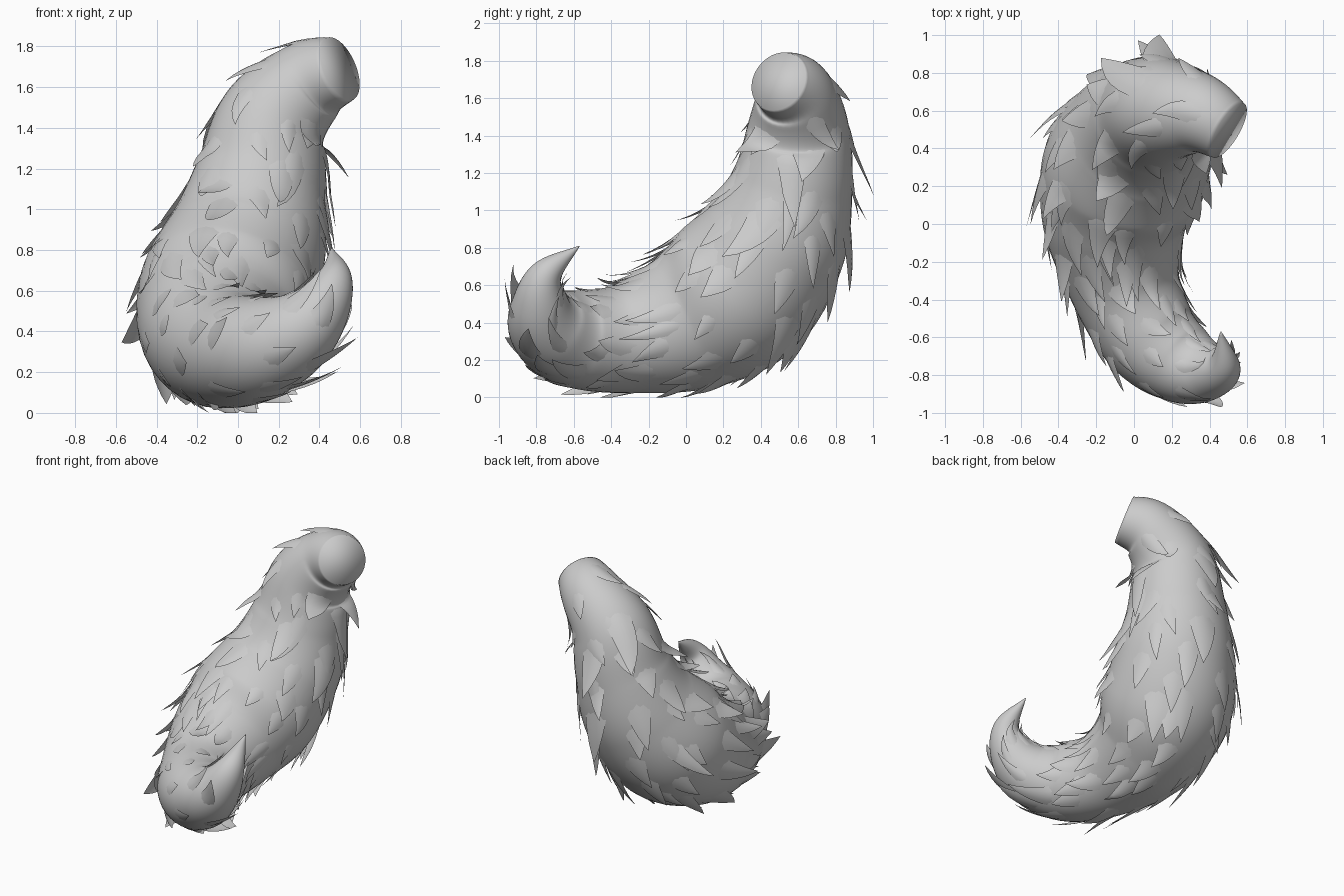
import bpy, math, random
from mathutils import Vector

if "Cube" in bpy.data.objects:
    bpy.data.objects.remove(bpy.data.objects["Cube"])

random.seed(11)

# Spine of the tail: x, y, z, radius (cut end first, curled tip last)
SPINE = [
    (0.50, 0.495, 1.69, 0.165),
    (0.35, 0.58, 1.62, 0.213),
    (0.175, 0.60, 1.43, 0.275),
    (0.11, 0.57, 1.15, 0.325),
    (0.045, 0.475, 0.85, 0.395),
    (-0.05, 0.28, 0.58, 0.44),
    (-0.10, 0.01, 0.41, 0.385),
    (-0.045, -0.33, 0.315, 0.295),
    (0.09, -0.60, 0.315, 0.26),
    (0.26, -0.74, 0.38, 0.215),
    (0.395, -0.78, 0.50, 0.155),
    (0.475, -0.745, 0.66, 0.088),
    (0.46, -0.57, 0.81, 0.002),
]
RINGS, SIDES = 160, 40


def spline(points, steps=24):
    """Catmull-Rom through the 4D spine points."""
    p = [Vector(q) for q in points]
    p = [p[0] * 2 - p[1]] + p + [p[-1] * 2 - p[-2]]
    out = []
    for i in range(1, len(p) - 2):
        a, b, c, d = p[i - 1:i + 3]
        for k in range(steps):
            t = k / steps
            out.append(0.5 * (2 * b + (c - a) * t + (2 * a - 5 * b + 4 * c - d) * t * t
                              + (3 * b - a - 3 * c + d) * t ** 3))
    return out + [p[-2]]


# Resample evenly along the length
raw = spline(SPINE)
dist = [0.0]
for a, b in zip(raw, raw[1:]):
    dist.append(dist[-1] + (b.xyz - a.xyz).length)
LENGTH = dist[-1]
line, j = [], 0
for i in range(RINGS + 1):
    s = LENGTH * i / RINGS
    while j < len(dist) - 2 and dist[j + 1] < s:
        j += 1
    line.append(raw[j].lerp(raw[j + 1], (s - dist[j]) / (dist[j + 1] - dist[j])))

# Twist-free frames along the spine
frames, side = [], Vector((0, 0, 1))
for i in range(RINGS + 1):
    tan = (line[min(i + 1, RINGS)].xyz - line[max(i - 1, 0)].xyz).normalized()
    side = (side - tan * side.dot(tan)).normalized()
    frames.append((side.copy(), tan.cross(side)))


def surface(s, angle, lift=0.0):
    """Point on the tail at length s and angle, raised by lift."""
    f = max(0, min(RINGS - 0.001, s / LENGTH * RINGS))
    i = int(f)
    out = []
    for k in (i, i + 1):
        u, v = frames[k]
        r = max(line[k].w, 0.001) + lift
        out.append(line[k].xyz + (u * math.cos(angle) + v * math.sin(angle)) * r)
    return out[0].lerp(out[1], f - i)


def radius(s):
    return line[min(RINGS, int(s / LENGTH * RINGS))].w


def make(name, verts, faces, sharp):
    me = bpy.data.meshes.new(name)
    me.from_pydata(verts, [], faces)
    ob = bpy.data.objects.new(name, me)
    bpy.context.collection.objects.link(ob)
    bpy.ops.object.select_all(action='DESELECT')
    ob.select_set(True)
    bpy.context.view_layer.objects.active = ob
    bpy.ops.object.shade_smooth_by_angle(angle=math.radians(sharp))
    return ob


# Tail body with flat cut end
verts, faces = [], []
for i in range(RINGS + 1):
    for k in range(SIDES):
        verts.append(surface(LENGTH * i / RINGS, 2 * math.pi * k / SIDES))
for i in range(RINGS):
    for k in range(SIDES):
        n = (k + 1) % SIDES
        a, b = i * SIDES, (i + 1) * SIDES
        faces.append((a + k, a + n, b + n, b + k))
faces.append(tuple(reversed(range(SIDES))))
faces.append(tuple(RINGS * SIDES + k for k in range(SIDES)))
make("tail_body", verts, faces, 120)

# Fur tufts: curved leaf shapes that grow out of the body towards the tip
verts, faces = [], []
ROWS = 8


def tuft(s, angle, length, width, lift, sway):
    base = len(verts)
    r = max(radius(s), 0.08)
    for i in range(ROWS + 1):
        t = i / ROWS
        w = width * (1 - t ** 1.6)
        h = -0.012 + 0.03 * t + lift * t * t
        for c in (-1, -0.5, 0, 0.5, 1):
            p = surface(s + length * t, angle + (sway * t * t + c * w / 2) / r,
                        h - 0.014 * c * c * (1 - t))
            p.z = max(p.z, 0.0)
            verts.append(p)
    for i in range(ROWS):
        for c in range(4):
            a = base + i * 5 + c
            faces.append((a, a + 1, a + 6, a + 5))


s, n = 0.02, 0
while s < LENGTH * 0.86:
    r = radius(s)
    angle = n * 2.39996 + random.uniform(-0.3, 0.3)
    # Inner bends are shorter than the spine: fewer tufts, stretched back to length
    ratio = (surface(s + 0.15, angle) - surface(s, angle)).length / 0.15
    ratio = max(0.5, min(1.5, ratio))
    size = 0.6 + 0.4 * min(1, r / 0.33)
    if random.random() < ratio + 0.1:
        length = random.uniform(0.27, 0.44) * size / ratio
        tuft(s, angle, min(length, LENGTH * 0.96 - s),
             random.uniform(0.13, 0.23) * size,
             random.choice((0.01, 0.03, 0.05, 0.08)) * size * min(1, ratio),
             random.uniform(-0.08, 0.08))
    s += 0.0062 / r
    n += 1

# Longest tufts at the back of the neck and under the tip
for s, angle in ((0.22, 3.6), (0.3, 0.3), (0.34, 2.6), (0.4, 1.2)):
    tuft(s, angle, 0.32, 0.2, 0.1, 0.04)
make("fur_tufts", verts, faces, 60)
